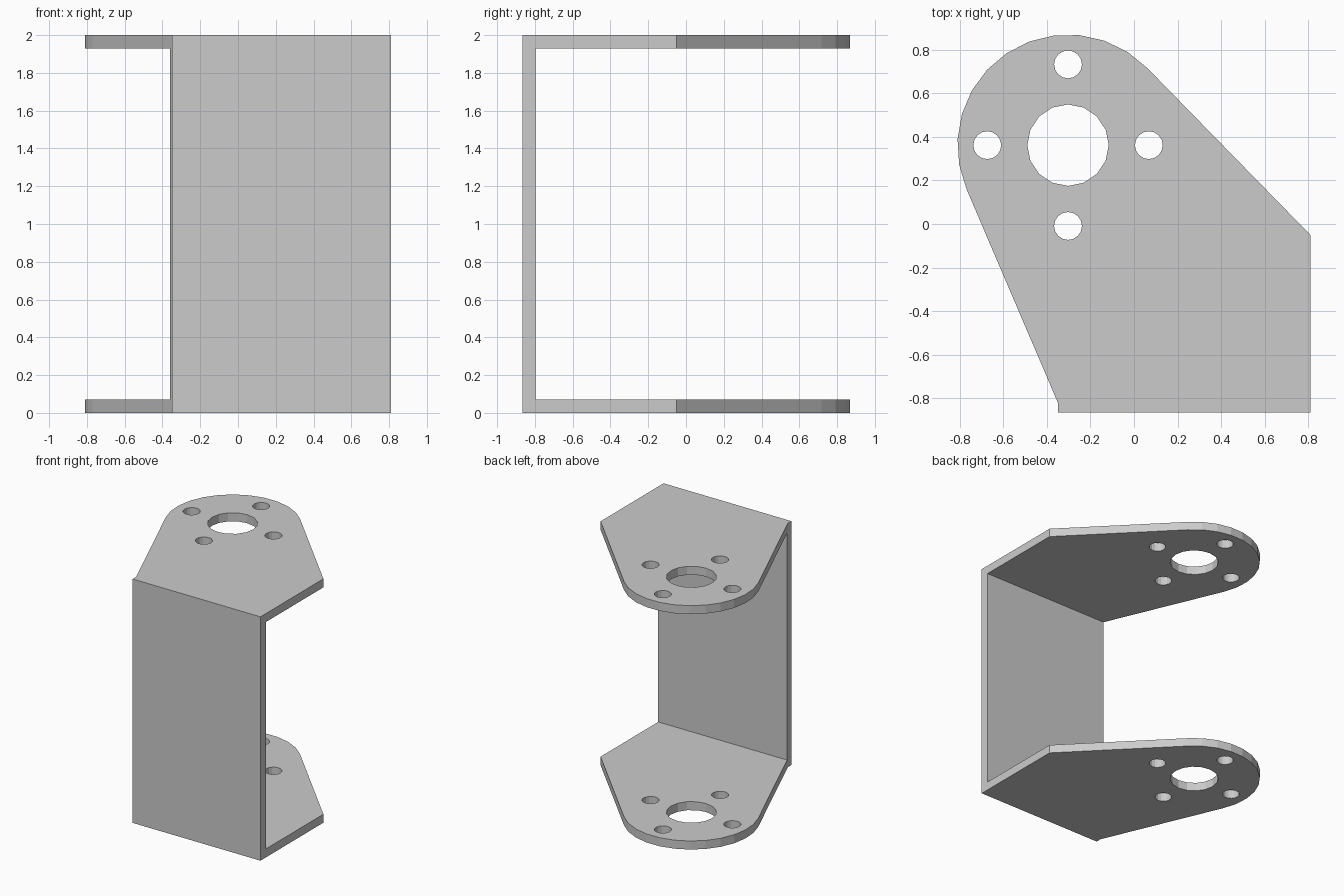
import bpy, bmesh
from math import cos, sin, radians, pi

if "Cube" in bpy.data.objects:
    bpy.data.objects.remove(bpy.data.objects["Cube"])

HEIGHT, THICK = 2.0, 0.07
CX, CY, R = -0.303, 0.362, 0.508      # centre of the rounded end
FRONT = -0.866


def circle(x, y, r, n=16):
    return [(x + r * cos(2 * pi * i / n), y + r * sin(2 * pi * i / n)) for i in range(n)]


# Outline: rounded end with tangent sides running to the straight wall
outline = [(CX + R * cos(radians(a)), CY + R * sin(radians(a)))
           for a in [44.2 + i * (203.4 - 44.2) / 12 for i in range(13)]]
outline += [(-0.35, -0.82), (-0.35, FRONT), (0.81, FRONT), (0.81, -0.05)]

# Bearing hole and four bolt holes
loops = [outline, circle(CX, CY, 0.187)]
for dx, dy in ((1, 0), (0, 1), (-1, 0), (0, -1)):
    loops.append(circle(CX + dx * 0.371, CY + dy * 0.371, 0.064))

# Full-height pierced block
bm = bmesh.new()
edges = []
for loop in loops:
    vs = [bm.verts.new((x, y, 0)) for x, y in loop]
    edges += [bm.edges.new((vs[i - 1], vs[i])) for i in range(len(vs))]
bmesh.ops.triangle_fill(bm, edges=edges, use_beauty=True, use_dissolve=False)
top = bmesh.ops.extrude_face_region(bm, geom=bm.faces[:], use_keep_orig=True)["geom"]
bmesh.ops.translate(bm, vec=(0, 0, HEIGHT),
                    verts=[v for v in top if isinstance(v, bmesh.types.BMVert)])
bmesh.ops.recalc_face_normals(bm, faces=bm.faces[:])
mesh = bpy.data.meshes.new("bracket")
bm.to_mesh(mesh)
bm.free()
bracket = bpy.data.objects.new("bracket", mesh)
bpy.context.collection.objects.link(bracket)

# Hollow between the two plates, behind the wall
y0, y1 = FRONT + THICK, 1.5
bpy.ops.mesh.primitive_cube_add(size=1, location=(0, (y0 + y1) / 2, HEIGHT / 2))
cutter = bpy.context.object
cutter.name = "hollow_cutter"
cutter.scale = (3, y1 - y0, HEIGHT - 2 * THICK)
cutter.hide_render = True
bpy.context.view_layer.update()

cut = bracket.modifiers.new("hollow", 'BOOLEAN')
cut.operation = 'DIFFERENCE'
cut.solver = 'EXACT'
cut.object = cutter
bpy.ops.object.select_all(action='DESELECT')
bpy.context.view_layer.objects.active = bracket
bracket.select_set(True)
bpy.ops.object.modifier_apply(modifier=cut.name)
bpy.data.objects.remove(cutter, do_unlink=True)
